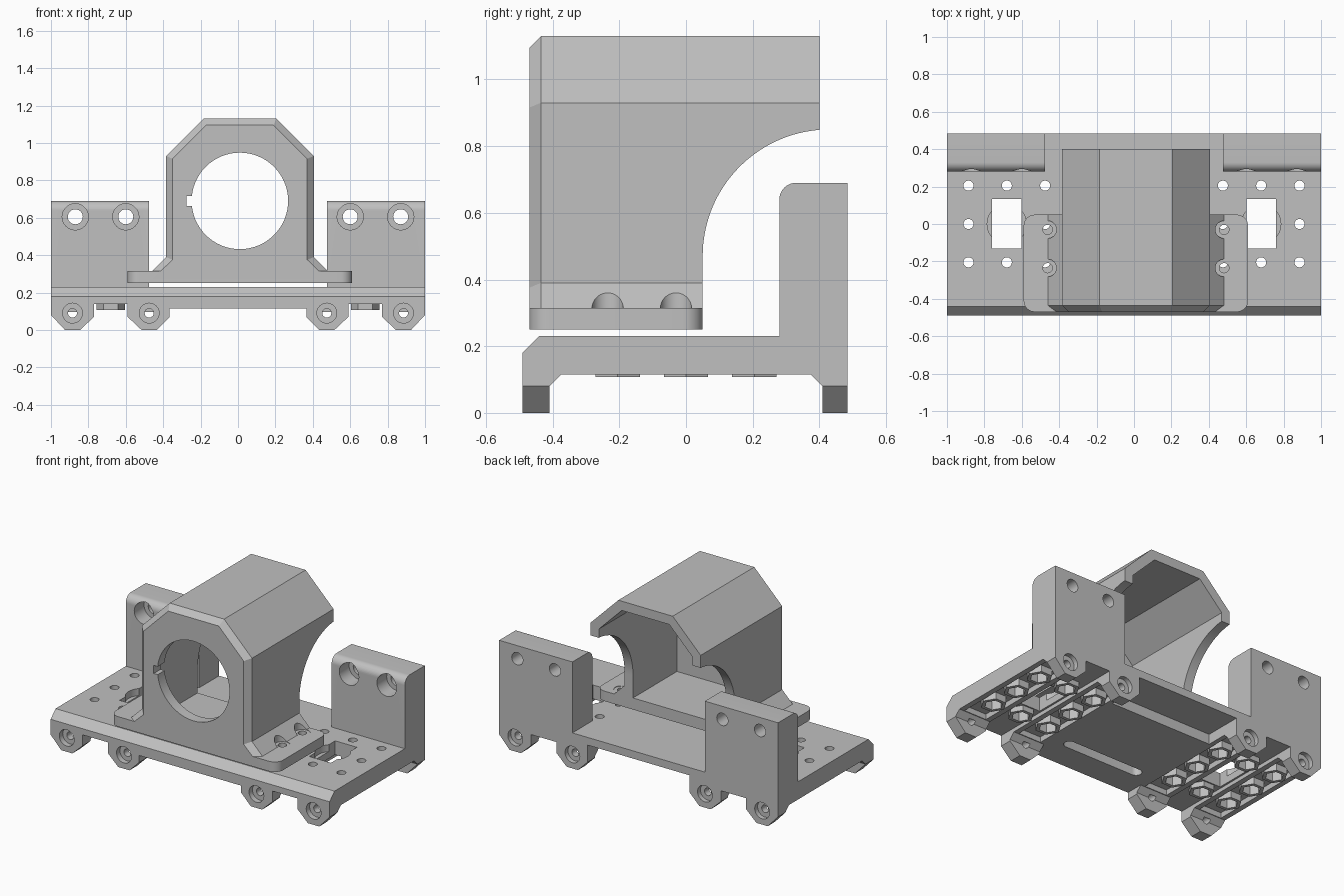
import bpy, bmesh, math
from mathutils import Vector

cube = bpy.data.objects.get("Cube")
if cube:
    bpy.data.objects.remove(cube, do_unlink=True)

# One plain grey for everything
grey = bpy.data.materials.new("plain_grey")
grey.use_nodes = True
COLOUR = (0.53, 0.53, 0.53, 1)
grey.diffuse_color = COLOUR
grey.node_tree.nodes["Principled BSDF"].inputs["Base Color"].default_value = COLOUR


def prism(name, outline, axis, lo, hi, bevel_rule=None, bevel=0.0):
    """Extrude a 2D outline along x, y or z."""
    place = {"x": lambda a, b, t: (t, a, b),
             "y": lambda a, b, t: (a, t, b),
             "z": lambda a, b, t: (a, b, t)}[axis]
    bm = bmesh.new()
    face = bm.faces.new([bm.verts.new(place(a, b, lo)) for a, b in outline])
    new = bmesh.ops.extrude_face_region(bm, geom=[face])["geom"]
    shift = Vector(place(0, 0, hi - lo))
    bmesh.ops.translate(bm, vec=shift, verts=[v for v in new if isinstance(v, bmesh.types.BMVert)])
    bmesh.ops.recalc_face_normals(bm, faces=bm.faces)
    if bevel_rule:
        edges = [e for e in bm.edges if bevel_rule(e)]
        bmesh.ops.bevel(bm, geom=edges, offset=bevel, segments=1, affect="EDGES", profile=0.5)
    mesh = bpy.data.meshes.new(name)
    bm.to_mesh(mesh)
    bm.free()
    mesh.materials.append(grey)
    obj = bpy.data.objects.new(name, mesh)
    bpy.context.scene.collection.objects.link(obj)
    return obj


def ring(cx, cy, r, n=40, start=0.0, sweep=2 * math.pi):
    """Points on a circle, or on an arc when sweep is less than a full turn."""
    full = abs(sweep) > 6.28
    count = n if full else n + 1
    return [(cx + r * math.cos(start + sweep * i / n),
             cy + r * math.sin(start + sweep * i / n)) for i in range(count)]


def rect(x0, y0, x1, y1):
    return [(x0, y0), (x1, y0), (x1, y1), (x0, y1)]


def mirrored(half, cx=0.0):
    """Close a right-hand outline by mirroring it about cx."""
    return [(cx + a, b) for a, b in half] + [(cx - a, b) for a, b in reversed(half)]


def combine(target, tool, operation="DIFFERENCE"):
    mod = target.modifiers.new("combine", "BOOLEAN")
    mod.operation, mod.solver, mod.object = operation, "EXACT", tool
    bpy.ops.object.select_all(action="DESELECT")
    bpy.context.view_layer.objects.active = target
    target.select_set(True)
    bpy.ops.object.modifier_apply(modifier=mod.name)
    bpy.data.objects.remove(tool, do_unlink=True)


def cut(target, outline, axis, lo, hi):
    combine(target, prism("cutter", outline, axis, lo, hi))


def finish(obj):
    bpy.ops.object.select_all(action="DESELECT")
    bpy.context.view_layer.objects.active = obj
    obj.select_set(True)
    bpy.ops.object.shade_smooth_by_angle(angle=math.radians(25))


# Carriage: side profile with lugs and upright back walls
side = [(-.49, 0), (-.41, 0), (-.41, .08), (-.375, .115), (.375, .115), (.41, .08),
        (.41, 0), (.485, 0), (.485, .69)]
side += ring(.33, .64, .05, 10, math.pi / 2, math.pi / 2)
side += [(.28, .23), (-.44, .23), (-.49, .18)]
carriage = prism("carriage", side, "x", -1, 1)

# Open the middle between the walls, and relieve the underside at the back
cut(carriage, rect(-.475, .23, .475, .9), "y", .2, .6)
cut(carriage, mirrored([(.445, -.01), (.365, .07), (.365, .115)]), "y", -.6, .6)
cut(carriage, rect(-.365, .05, .365, .18), "y", .24, .6)

# Blind slot in the underside
slot = ring(.25, -.28, .035, 12, -math.pi / 2, math.pi) + ring(-.25, -.28, .035, 12, math.pi / 2, math.pi)
cut(carriage, slot, "z", .05, .18)

RAILS = (.475, .885)
MIDDLE = .68
for s in (-1, 1):
    # Gap between neighbouring lugs and the outer lug corner
    cut(carriage, [(s * a, b) for a, b in [(.505, -.01), (.59, .07), (.59, .14), (.77, .14), (.77, .07), (.855, -.01)]],
        "y", -.6, .6)
    cut(carriage, [(s * a, b) for a, b in [(.916, -.01), (1.0, .08), (1.1, .08), (1.1, -.01)]], "y", -.6, .6)

    # Channels under the rails
    for x in RAILS:
        cut(carriage, rect(s * x - .08, .05, s * x + .08, .15), "y", -.37, .37)

    # Raised hexagonal nut seats with screw holes
    seats = [(x, y) for x in RAILS for y in (-.205, 0, .205)] + [(MIDDLE, -.205), (MIDDLE, .205)]
    for x, y in seats:
        combine(carriage, prism("seat", ring(s * x, y, .077, 6), "z", .107, .17), "UNION")
        cut(carriage, ring(s * x, y, .054, 6), "z", .05, .165)
        cut(carriage, ring(s * x, y, .027, 24), "z", .1, .26)

    # Rectangular window with a shallow round recess
    cut(carriage, ring(s * MIDDLE, 0, .105), "z", .185, .3)
    cut(carriage, rect(s * MIDDLE - .078, -.13, s * MIDDLE + .078, .135), "z", .05, .3)

    # Counterbored holes in the upright walls
    for x in (.6, .87):
        cut(carriage, ring(s * x, .605, .07), "y", .2, .38)
        cut(carriage, ring(s * x, .605, .04), "y", .3, .6)

    # Counterbored holes in the lugs, front and back
    for x in RAILS:
        for e in (-1, 1):
            lo, hi = sorted((e * .455, e * .6))
            cut(carriage, ring(s * x, .09, .053), "y", lo, hi)
            lo, hi = sorted((e * .395, e * .6))
            cut(carriage, ring(s * x, .09, .024, 24), "y", lo, hi)
finish(carriage)

# Housing: faceted hood with a chamfered front edge
CX = .01
FRONT = -.47


def front_edge(e):
    a, b = (v.co for v in e.verts)
    return max(a.y, b.y) < FRONT + .001 and max(a.z, b.z) > .33


hood = [(.47, .27), (.47, .315), (.395, .39), (.395, .93), (.195, 1.13)]
housing = prism("housing", mirrored(hood, CX), "y", FRONT, .4, front_edge, .035)

# Curved cutaway at the rear
curve = ring(.43, .47, .38, 32, math.pi, -math.pi / 2)
cut(housing, [(.05, .1)] + curve + [(.6, .85), (.6, .1)], "x", -.8, .8)

# Mounting flange with rounded corners
flange = []
for i, (x, y) in enumerate([(.55, -.01), (-.53, -.01), (-.53, -.41), (.55, -.41)]):
    flange += ring(x, y, .06, 8, i * math.pi / 2, math.pi / 2)
combine(housing, prism("flange", flange, "z", .25, .315), "UNION")

# Hollow inside, round front opening and its key notch
inner = [(.335, .325), (.335, .905), (.17, 1.07)]
cut(housing, mirrored(inner, CX), "y", -.4, .6)
cut(housing, ring(CX, .69, .258, 64), "y", -.6, -.3)
cut(housing, rect(-.275, .663, -.2, .715), "y", -.6, -.3)

# Screw seats sunk into the flared foot
for s in (-1, 1):
    for y in (-.03, -.235):
        cut(housing, ring(CX + s * .472, y, .047), "z", .312, .45)
        cut(housing, ring(CX + s * .472, y, .026, 24), "z", .2, .4)
finish(housing)
